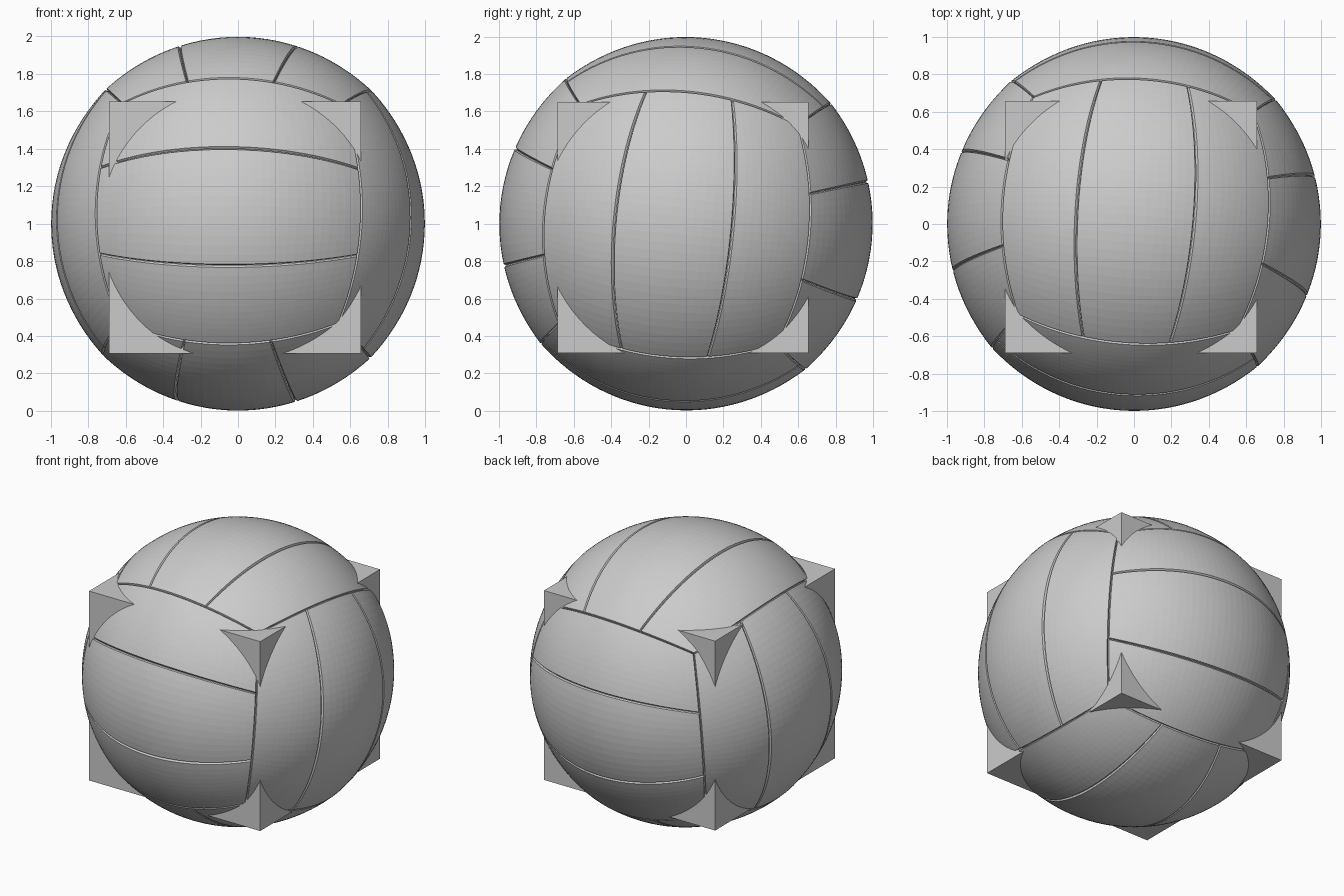
import bpy, bmesh, math
from mathutils import Vector, Matrix, Euler

if "Cube" in bpy.data.objects:
    bpy.data.objects.remove(bpy.data.objects["Cube"])

CENTRE = Vector((0, 0, 1))
TILT = Euler((-0.095, 0.005, -0.07)).to_matrix()
NA, NB = 12, 32          # cells across and along a strip


def samples(lo, hi, n):
    """Even samples, with a narrow extra row beside each border."""
    e = 0.010
    inner = [lo + e + (hi - lo - 2 * e) * i / n for i in range(n + 1)]
    return [lo + 0.001] + inner + [hi - 0.001]


def add_panel(name, normal, along, k):
    """One strip (k = -1, 0, 1) of a cube face, blown up onto the ball."""
    across = along.cross(normal)
    us = samples((2 * k - 1) / 3, (2 * k + 1) / 3, NA)
    # even angles along the strip
    vs = [math.tan(t * math.pi / 4) for t in samples(-1, 1, NB)]
    bm = bmesh.new()
    rows = []
    for i, u in enumerate(us):
        row = []
        for j, v in enumerate(vs):
            r = 0.998 + 0.009 * (u * u + v * v)
            if i in (0, len(us) - 1) or j in (0, len(vs) - 1):
                r -= 0.012       # rolled-in border makes the seam
            d = (normal + across * u + along * v).normalized()
            row.append(bm.verts.new(TILT @ (d * r)))
        rows.append(row)
    for a, b in zip(rows, rows[1:]):
        for j in range(len(vs) - 1):
            bm.faces.new((a[j], b[j], b[j + 1], a[j + 1]))
    me = bpy.data.meshes.new(name)
    bm.to_mesh(me)
    bm.free()
    ob = bpy.data.objects.new(name, me)
    ob.location = CENTRE
    bpy.context.collection.objects.link(ob)
    # leather thickness, inwards
    mod = ob.modifiers.new("thickness", 'SOLIDIFY')
    mod.thickness = 0.04
    mod.offset = -1


# Ball: six faces of three strips, neighbouring faces turned a quarter
X, Y, Z = Matrix.Identity(3)
for side, normal, along in (("front", -Y, X), ("back", Y, X),
                            ("right", X, Z), ("left", -X, Z),
                            ("top", Z, Y), ("bottom", -Z, Y)):
    for k in (-1, 0, 1):
        add_panel(f"{side}_panel_{k + 2}", normal, along, k)

# Box whose corners poke out of the ball
bpy.ops.mesh.primitive_cube_add(size=1.344, location=(-0.016, -0.016, 0.98))
bpy.context.object.name = "corner_box"
